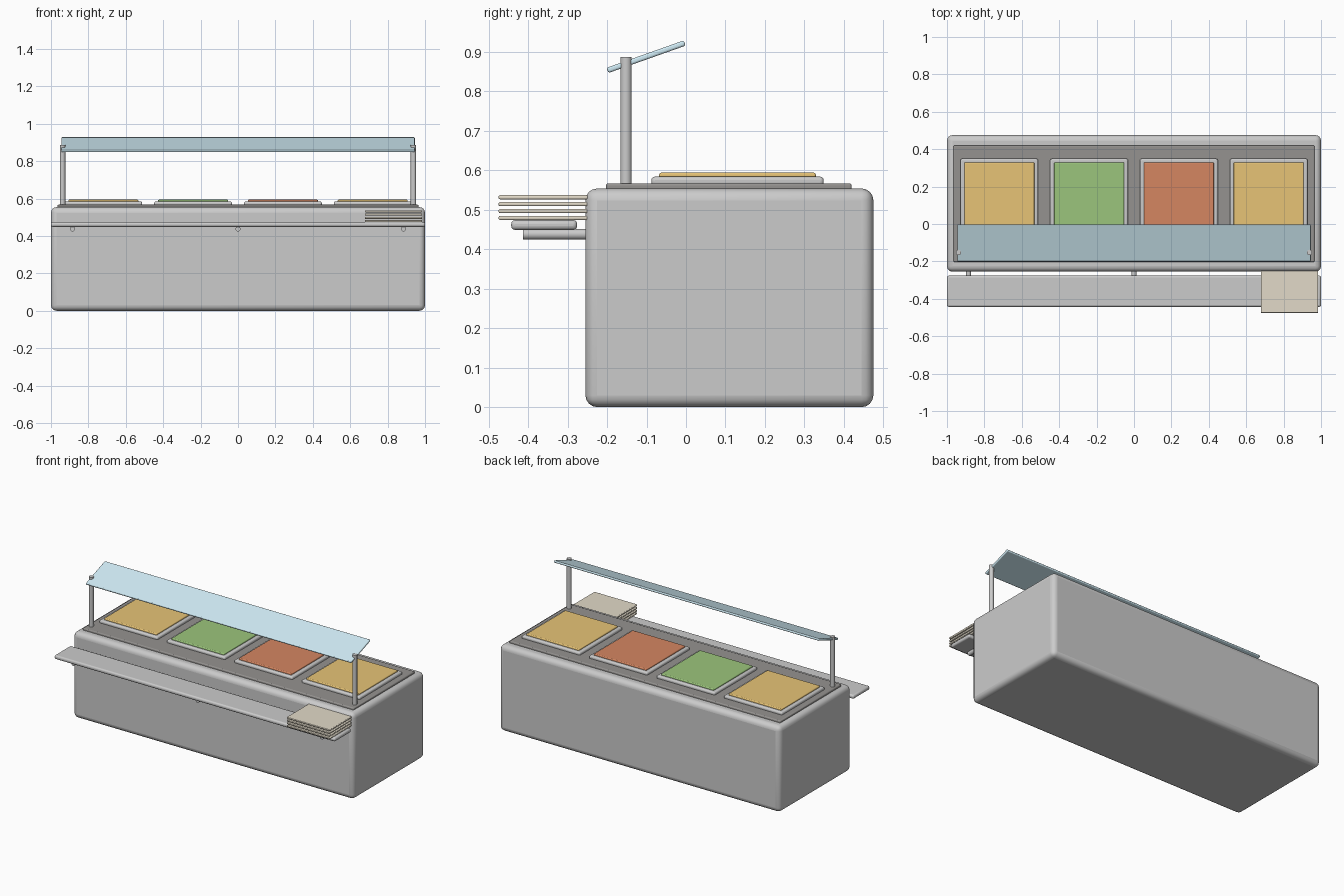
import bpy, math

if "Cube" in bpy.data.objects:
    bpy.data.objects.remove(bpy.data.objects["Cube"])

def material(name, rgb):
    m = bpy.data.materials.new(name)
    m.diffuse_color = (*rgb, 1)
    m.use_nodes = True
    m.node_tree.nodes["Principled BSDF"].inputs["Base Color"].default_value = m.diffuse_color
    return m

yellow = material("yellow_food", (0.80, 0.55, 0.18))
green = material("green_food", (0.33, 0.56, 0.20))
red = material("red_food", (0.66, 0.24, 0.12))
glass = material("glass", (0.62, 0.82, 0.90))
dark = material("dark_steel", (0.30, 0.29, 0.28))
beige = material("tray_beige", (0.76, 0.70, 0.58))

def finish(ob, name, mat):
    ob.name = name
    if mat:
        ob.data.materials.append(mat)
    bpy.ops.object.shade_smooth_by_angle(angle=math.radians(35))
    return ob

def box(name, x, y, z, bevel, mat=None, segments=3):
    """Rounded box from (min, max) ranges on each axis."""
    bpy.ops.mesh.primitive_cube_add(size=1, location=[sum(r) / 2 for r in (x, y, z)])
    ob = bpy.context.object
    ob.scale = [r[1] - r[0] for r in (x, y, z)]
    bpy.ops.object.transform_apply(location=False, rotation=False, scale=True)
    mod = ob.modifiers.new("rounding", 'BEVEL')
    mod.width, mod.segments = bevel, segments
    return finish(ob, name, mat)

def rod(name, loc, radius, length, rot=(0, 0, 0)):
    bpy.ops.mesh.primitive_cylinder_add(vertices=20, radius=radius, depth=length,
                                        location=loc, rotation=rot)
    return finish(bpy.context.object, name, None)

# Cabinet and countertop
box("cabinet", (-1, 1), (-0.255, 0.475), (0, 0.554), 0.03, segments=4)
box("countertop", (-0.965, 0.965), (-0.203, 0.42), (0.545, 0.567), 0.006, dark)

# Food pans with their fillings
for i, food in enumerate((yellow, green, red, yellow)):
    cx = -0.72 + i * 0.48
    box(f"pan_{i + 1}", (cx - 0.208, cx + 0.208), (-0.088, 0.349), (0.56, 0.584), 0.009)
    box(f"food_{i + 1}", (cx - 0.187, cx + 0.187), (-0.068, 0.329), (0.575, 0.594), 0.005, food)

# Sneeze guard: two posts and a tilted pane
for side, x in (("left", -0.938), ("right", 0.938)):
    rod(f"{side}_guard_post", (x, -0.152, 0.72), 0.0145, 0.334)
pane = box("guard_pane", (-0.945, 0.945), (-0.205, 0.003), (0.881, 0.895), 0.005, glass)
pane.rotation_euler.x = math.radians(19.5)

# Tray slide on three bracket rods
box("tray_slide", (-1, 1), (-0.443, -0.276), (0.449, 0.474), 0.01)
for i, x in enumerate((-0.885, 0, 0.885)):
    rod(f"slide_bracket_{i + 1}", (x, -0.325, 0.438), 0.0135, 0.175, (math.pi / 2, 0, 0))

# Stack of trays
for i in range(4):
    z = 0.474 + i * 0.0175
    box(f"tray_{i + 1}", (0.678, 0.985), (-0.475, -0.248), (z, z + 0.0105), 0.004, beige)
